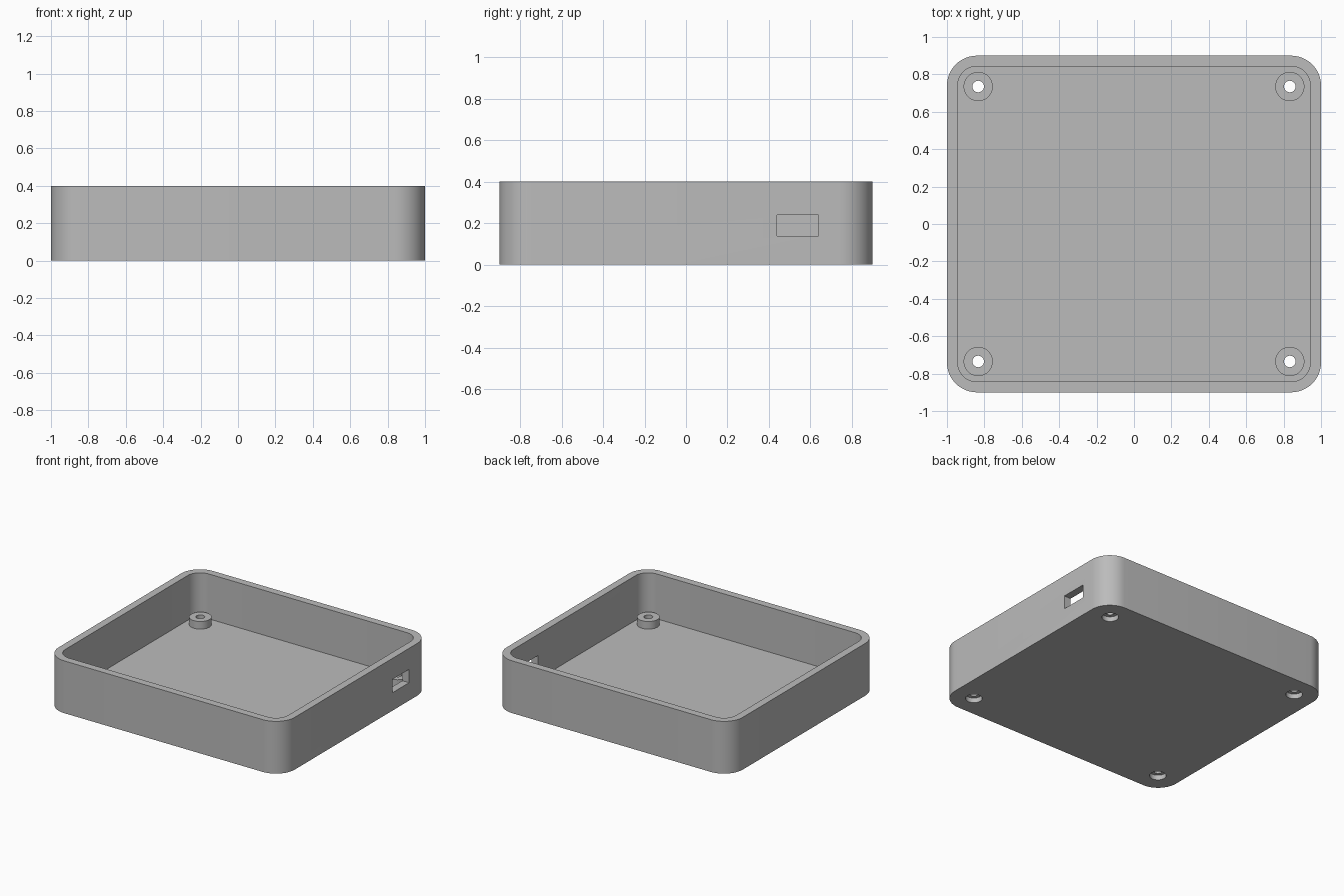
import bpy
import bmesh
from math import cos, sin, pi, radians
from mathutils import Matrix

if "Cube" in bpy.data.objects:
    bpy.data.objects.remove(bpy.data.objects["Cube"], do_unlink=True)

# Overall sizes
HALF_X, HALF_Y, HEIGHT = 1.0, 0.9, 0.4
WALL, CORNER = 0.057, 0.16
POST_X, POST_Y, POST_TOP = 0.833, 0.735, 0.115

grey = bpy.data.materials.new("plain_grey")
grey.use_nodes = True
grey.diffuse_color = (0.5, 0.5, 0.5, 1)
grey.node_tree.nodes["Principled BSDF"].inputs["Base Color"].default_value = (0.5, 0.5, 0.5, 1)


def finish(name, bm):
    bmesh.ops.recalc_face_normals(bm, faces=bm.faces)
    mesh = bpy.data.meshes.new(name)
    bm.to_mesh(mesh)
    bm.free()
    mesh.materials.append(grey)
    obj = bpy.data.objects.new(name, mesh)
    bpy.context.collection.objects.link(obj)
    return obj


def rounded_block(name, hx, hy, radius, z0, z1, steps=12):
    """Extruded rectangle with rounded vertical corners."""
    bm = bmesh.new()
    ring = []
    for quarter, (sx, sy) in enumerate([(1, 1), (-1, 1), (-1, -1), (1, -1)]):
        for i in range(steps + 1):
            a = (quarter + i / steps) * pi / 2
            ring.append(bm.verts.new((sx * (hx - radius) + radius * cos(a),
                                      sy * (hy - radius) + radius * sin(a), z0)))
    base = bm.faces.new(ring)
    top = bmesh.ops.extrude_face_region(bm, geom=[base])["geom"]
    bmesh.ops.translate(bm, vec=(0, 0, z1 - z0),
                        verts=[g for g in top if isinstance(g, bmesh.types.BMVert)])
    return finish(name, bm)


def corner_cylinders(name, radius, z0, z1):
    """One upright cylinder at each of the four post positions."""
    bm = bmesh.new()
    for sx in (-1, 1):
        for sy in (-1, 1):
            place = Matrix.Translation((sx * POST_X, sy * POST_Y, (z0 + z1) / 2))
            bmesh.ops.create_cone(bm, cap_ends=True, segments=40, radius1=radius,
                                  radius2=radius, depth=z1 - z0, matrix=place)
    return finish(name, bm)


def combine(target, tool, operation):
    """Apply a boolean and discard the tool object."""
    bpy.context.view_layer.objects.active = target
    mod = target.modifiers.new(tool.name, "BOOLEAN")
    mod.operation, mod.solver, mod.object = operation, "EXACT", tool
    bpy.ops.object.modifier_apply(modifier=mod.name)
    bpy.data.objects.remove(tool, do_unlink=True)


# Open tray: outer shell minus the cavity
tray = rounded_block("enclosure_tray", HALF_X, HALF_Y, CORNER, 0, HEIGHT)
cavity = rounded_block("cavity_cutter", HALF_X - WALL, HALF_Y - WALL,
                       CORNER - WALL, WALL, HEIGHT + 0.1)
combine(tray, cavity, "DIFFERENCE")

# Screw posts, through holes and recesses for screw heads underneath
combine(tray, corner_cylinders("screw_posts", 0.078, WALL / 2, POST_TOP), "UNION")
combine(tray, corner_cylinders("screw_hole_cutter", 0.031, -0.1, 0.3), "DIFFERENCE")
combine(tray, corner_cylinders("screw_head_cutter", 0.058, -0.1, 0.037), "DIFFERENCE")

# Port opening through the right wall
bm = bmesh.new()
bmesh.ops.create_cube(bm, size=1, matrix=Matrix.Translation((HALF_X, 0.54, 0.188))
                      @ Matrix.Diagonal((0.3, 0.2, 0.102, 1)))
combine(tray, finish("port_cutter", bm), "DIFFERENCE")

# Smooth the round corners, keep the edges crisp
bpy.ops.object.select_all(action="DESELECT")
tray.select_set(True)
bpy.context.view_layer.objects.active = tray
bpy.ops.object.shade_smooth_by_angle(angle=radians(30))
